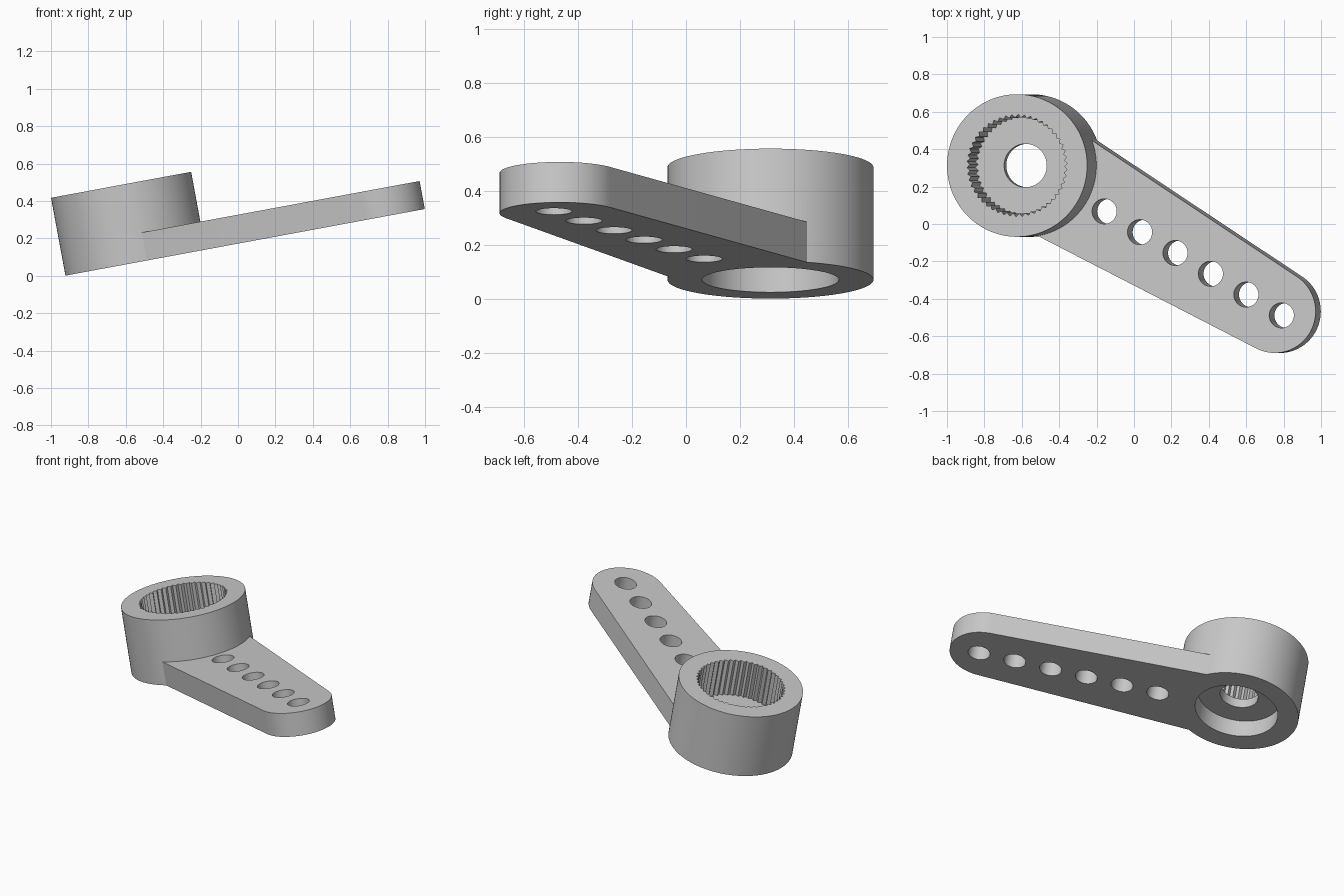
import bpy, bmesh, math
from mathutils import Matrix

if "Cube" in bpy.data.objects:
    bpy.data.objects.remove(bpy.data.objects["Cube"])

grey = bpy.data.materials.new("grey plastic")
grey.diffuse_color = (0.58, 0.58, 0.58, 1)
grey.use_nodes = True
grey.node_tree.nodes["Principled BSDF"].inputs["Base Color"].default_value = grey.diffuse_color


def circle(r, n=96, cx=0.0):
    return [(cx + r * math.cos(2 * math.pi * i / n), r * math.sin(2 * math.pi * i / n)) for i in range(n)]


def prism(name, outline, z0, z1):
    """Extrude a closed outline from z0 to z1."""
    bm = bmesh.new()
    face = bm.faces.new([bm.verts.new((x, y, z0)) for x, y in outline])
    top = bmesh.ops.extrude_face_region(bm, geom=[face])["geom"]
    bmesh.ops.translate(bm, vec=(0, 0, z1 - z0), verts=[v for v in top if isinstance(v, bmesh.types.BMVert)])
    bmesh.ops.recalc_face_normals(bm, faces=bm.faces)
    mesh = bpy.data.meshes.new(name)
    bm.to_mesh(mesh)
    bm.free()
    mesh.materials.append(grey)
    ob = bpy.data.objects.new(name, mesh)
    bpy.context.collection.objects.link(ob)
    return ob


def combine(target, tool, operation):
    """Apply a boolean and discard the tool."""
    bpy.context.view_layer.objects.active = target
    mod = target.modifiers.new("bool", "BOOLEAN")
    mod.operation, mod.solver, mod.object = operation, "EXACT", tool
    bpy.ops.object.modifier_apply(modifier=mod.name)
    bpy.data.objects.remove(tool, do_unlink=True)


HUB_R, HUB_H, ARM_H = 0.381, 0.423, 0.152
FLOOR, RECESS = 0.178, 0.115

# Hub, with the arm along local +x
horn = prism("servo_horn", circle(HUB_R, 128), 0, HUB_H)

# Tapered arm with a rounded tip
tip_x, tip_r = 1.56, 0.222
a0 = math.radians(87)
arm_outline = [(0, 0.308), (0, -0.308)]
for i in range(41):
    a = -a0 + 2 * a0 * i / 40
    arm_outline.append((tip_x + tip_r * math.cos(a), tip_r * math.sin(a)))
combine(horn, prism("arm", arm_outline, 0, ARM_H), "UNION")

# Toothed socket in the top of the hub
teeth = 50
socket = []
for i in range(teeth * 2):
    a = math.pi * i / teeth
    r = 0.273 if i % 2 else 0.257
    socket.append((r * math.cos(a), r * math.sin(a)))
combine(horn, prism("socket", socket, FLOOR, HUB_H + 0.1), "DIFFERENCE")

# Underside recess and screw hole
combine(horn, prism("recess", circle(0.253), -0.1, RECESS), "DIFFERENCE")
combine(horn, prism("screw_hole", circle(0.116, 64), 0.05, 0.3), "DIFFERENCE")

# Row of linkage holes
for i in range(6):
    hole = prism("link_hole", circle(0.067, 48, 0.49 + 0.2225 * i), -0.1, 0.3)
    combine(horn, hole, "DIFFERENCE")

# Tilted pose
pose = (Matrix.Translation((-0.548, 0.3125, 0.0705))
        @ Matrix.Rotation(math.radians(-10.5), 4, "Y")
        @ Matrix.Rotation(math.radians(-30), 4, "Z"))
horn.data.transform(pose)
horn.select_set(True)
bpy.context.view_layer.objects.active = horn
bpy.ops.object.shade_smooth_by_angle(angle=math.radians(25))
